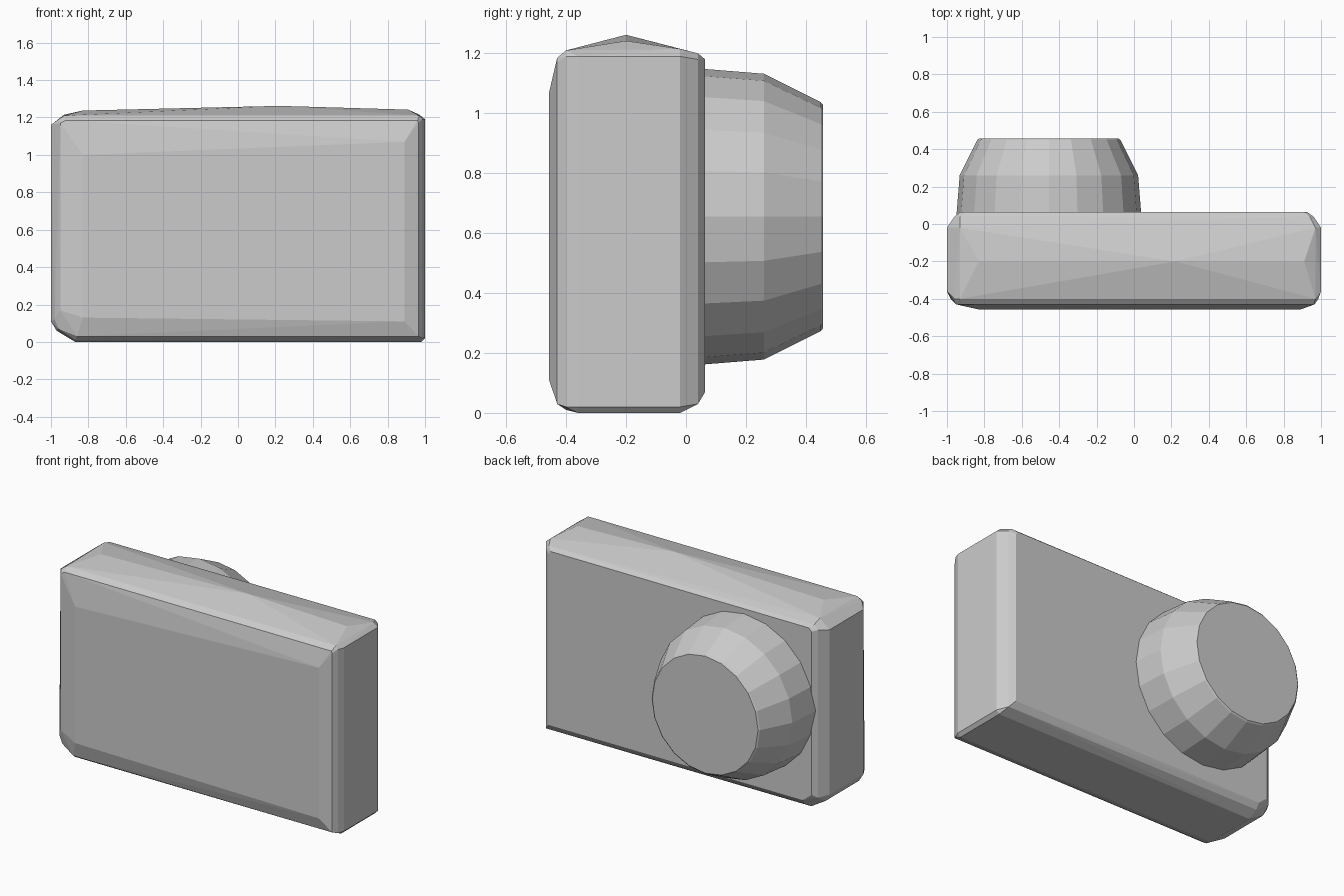
import bpy, bmesh, math
from mathutils import Vector

cube = bpy.data.objects.get("Cube")
if cube:
    bpy.data.objects.remove(cube, do_unlink=True)

grey = bpy.data.materials.new("plain grey")
grey.use_nodes = True
colour = (0.6, 0.6, 0.6, 1)
grey.diffuse_color = colour
grey.node_tree.nodes["Principled BSDF"].inputs["Base Color"].default_value = colour


def finish(bm, name):
    bmesh.ops.recalc_face_normals(bm, faces=bm.faces)
    mesh = bpy.data.meshes.new(name)
    bm.to_mesh(mesh)
    bm.free()
    mesh.materials.append(grey)
    obj = bpy.data.objects.new(name, mesh)
    bpy.context.collection.objects.link(obj)
    return obj


# Camera body: outlines (x, z) at successive depths, wrapped in a hull
outlines = {
    -0.457: [(-0.83, 1.0), (0.89, 1.07), (0.89, 0.11), (-0.83, 0.13)],
    -0.43: [(-0.95, 1.17), (-0.92, 1.185), (0.96, 1.185), (0.965, 1.17),
            (0.965, 0.03), (-0.86, 0.03), (-0.95, 0.17)],
    -0.40: [(-0.96, 1.19), (-0.93, 1.21), (0.97, 1.21), (0.985, 1.19),
            (0.985, 0.02), (-0.87, 0.01), (-0.96, 0.07), (-0.98, 0.12)],
    -0.36: [(-1, 1.16), (1, 1.19), (1, 0.02), (0.98, 0),
            (-0.87, 0), (-0.97, 0.06), (-1, 0.11)],
    -0.2: [(-0.83, 1.237), (0.22, 1.262), (0.91, 1.242)],
    -0.02: [(-1, 1.16), (-0.93, 1.215), (0.97, 1.215), (1, 1.19),
            (1, 0.02), (0.98, 0), (-0.87, 0), (-0.97, 0.06), (-1, 0.11)],
    0.04: [(-0.96, 1.17), (-0.93, 1.195), (0.94, 1.2), (0.96, 1.18),
           (0.96, 0.03), (-0.87, 0.035), (-0.96, 0.1)],
    0.064: [(-0.93, 1.16), (-0.91, 1.18), (0.91, 1.18), (0.925, 1.16),
            (0.925, 0.07), (-0.87, 0.07), (-0.93, 0.12)],
}
bm = bmesh.new()
for y, outline in outlines.items():
    for x, z in outline:
        bm.verts.new((x, y, z))
hull = bmesh.ops.convex_hull(bm, input=bm.verts[:])
loose = [v for v in bm.verts if not v.link_faces]
bmesh.ops.delete(bm, geom=loose, context="VERTS")
bmesh.ops.dissolve_limit(bm, angle_limit=math.radians(1),
                         verts=bm.verts[:], edges=bm.edges[:])
finish(bm, "camera_body")

# Lens barrel: straight collar, then a tapering hood with a flat end
SIDES = 20
centre = Vector((-0.455, 0, 0.655))
bm = bmesh.new()
rings = []
for y, radius in [(0.05, 0.494), (0.26, 0.477), (0.45, 0.382), (0.457, 0.373)]:
    ring = []
    for i in range(SIDES):
        a = math.tau * i / SIDES
        ring.append(bm.verts.new(centre + Vector(
            (radius * math.cos(a), y, radius * math.sin(a)))))
    rings.append(ring)
for near, far in zip(rings, rings[1:]):
    for i in range(SIDES):
        j = (i + 1) % SIDES
        bm.faces.new((near[i], near[j], far[j], far[i]))
bm.faces.new(rings[0])
bm.faces.new(rings[-1])
finish(bm, "lens_barrel")
